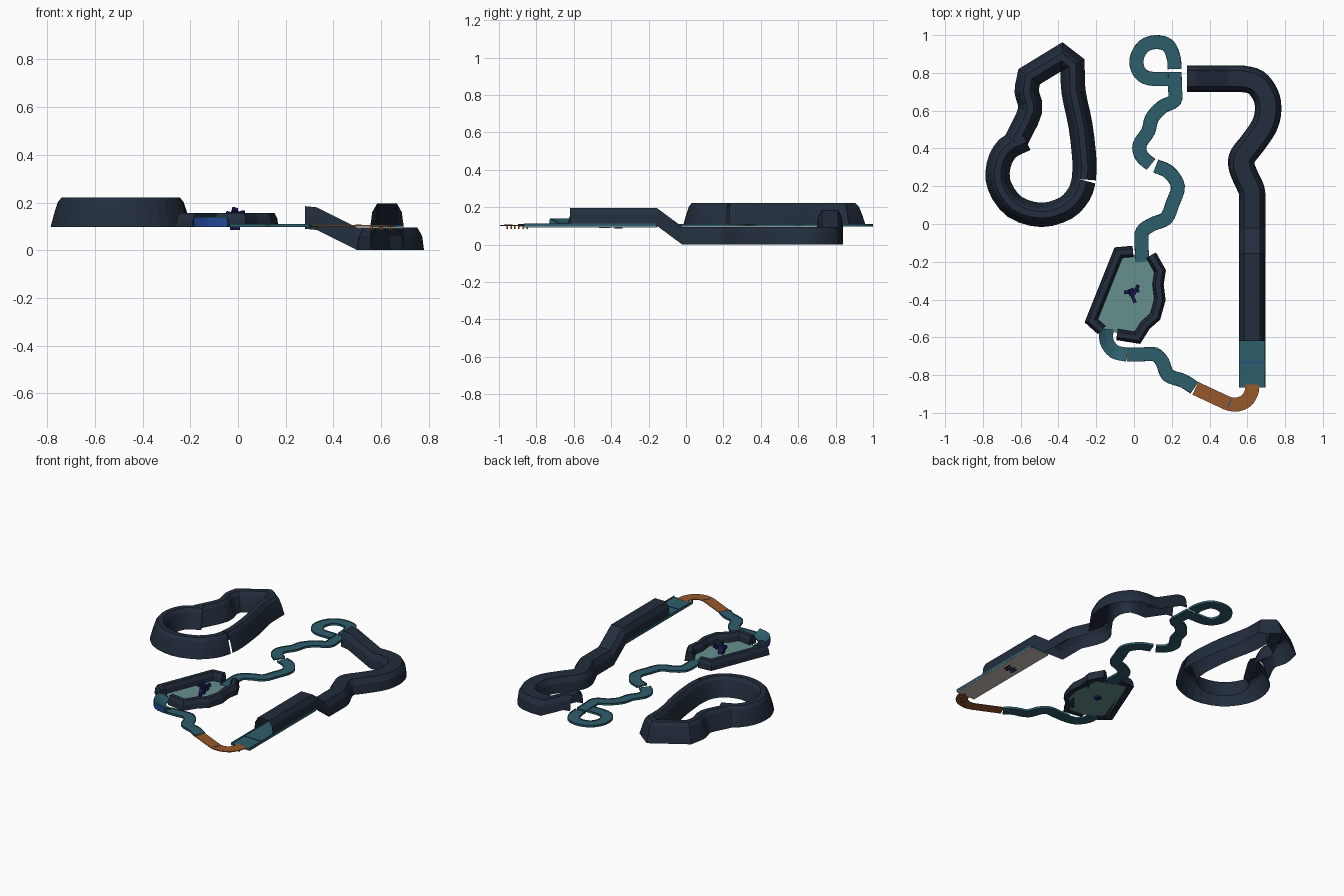
import bpy, bmesh, math
from mathutils import Vector, Euler

if "Cube" in bpy.data.objects:
    bpy.data.objects.remove(bpy.data.objects["Cube"])


def mat(name, r, g, b):
    m = bpy.data.materials.new(name)
    m.diffuse_color = (r, g, b, 1)
    m.use_nodes = True
    m.node_tree.nodes["Principled BSDF"].inputs["Base Color"].default_value = m.diffuse_color
    return m


SLATE = mat("dark slate", .016, .026, .046)
TEAL = mat("teal", .027, .112, .15)
PALE = mat("pale teal", .13, .28, .27)
ORANGE = mat("burnt orange", .305, .098, .023)
NAVY = mat("navy", .01, .011, .091)
BLUE = mat("blue", .017, .061, .305)
GREY = mat("light grey", .58, .53, .5)


def finish(name, bm, material, smooth=False):
    bmesh.ops.recalc_face_normals(bm, faces=bm.faces)
    me = bpy.data.meshes.new(name)
    bm.to_mesh(me)
    bm.free()
    me.materials.append(material)
    ob = bpy.data.objects.new(name, me)
    bpy.context.collection.objects.link(ob)
    if smooth:
        bpy.context.view_layer.objects.active = ob
        ob.select_set(True)
        bpy.ops.object.shade_smooth_by_angle(angle=math.radians(25))
        ob.select_set(False)
    return ob


def curve(pts, n=4):
    """Rounded path through the points."""
    p = [Vector(q) for q in pts]
    p = [2 * p[0] - p[1]] + p + [2 * p[-1] - p[-2]]
    out = []
    for i in range(1, len(p) - 2):
        a, b, c, d = p[i - 1:i + 3]
        for k in range(n):
            t = k / n
            out.append(.5 * (2 * b + (c - a) * t + (2 * a - 5 * b + 4 * c - d) * t * t
                             + (3 * b - a - 3 * c + d) * t ** 3))
    return out + [p[-2]]


def sweep(name, path, z, profile, material, closed=False, smooth=False):
    """Run a cross-section (offset to the left, height) along a path."""
    pts = [Vector((q[0], q[1], q[2] if len(q) > 2 else z)) for q in path]
    bm = bmesh.new()
    rows = []
    for i, p in enumerate(pts):
        a = (p - pts[i - 1]) if i else pts[1] - p
        b = (pts[i + 1] - p) if i < len(pts) - 1 else a
        a, b = a.xy.normalized(), b.xy.normalized()
        t = (a + b).normalized()
        m = 1 / max(.7, t.dot(a))
        rows.append([bm.verts.new((p.x - t.y * o * m, p.y + t.x * o * m, p.z + h))
                     for o, h in profile])
    k = len(profile)
    for r, s in zip(rows, rows[1:]):
        for j in range(k if closed else k - 1):
            bm.faces.new((r[j], r[(j + 1) % k], s[(j + 1) % k], s[j]))
    if closed:
        bm.faces.new(rows[0])
        bm.faces.new(rows[-1])
    return finish(name, bm, material, smooth)


def box(name, loc, size, material, rot=(0, 0, 0)):
    bm = bmesh.new()
    bmesh.ops.create_cube(bm, size=1)
    e = Euler(rot).to_matrix()
    for v in bm.verts:
        v.co = e @ Vector([v.co[i] * size[i] for i in range(3)]) + Vector(loc)
    return finish(name, bm, material)


def both(half):
    """Mirror half a cross-section."""
    return [(-o, h) for o, h in half] + [(o, h) for o, h in reversed(half)]


RING = both([(.064, 0), (.048, .06), (.033, .105), (.017, .125)])
TUNNEL = both([(.07, 0), (.062, .06), (.042, .095)])
WALL = both([(.03, 0), (.026, .035), (.014, .06)])
TRACK = both([(.037, 0), (.037, .014), (.0345, .014), (.034, .009)])
PLATE = both([(.037, 0), (.037, .005)])
WIDE = both([(.07, 0), (.07, .016), (.067, .016), (.066, .008)])

# covered ring on the left, an open shell in two pieces that meet at the notch
ring_a = curve([(-.266, .236), (-.262, .33), (-.283, .52), (-.32, .7), (-.325, .84)], 3) + \
    [Vector((-.383, .885))] + curve([(-.555, .78), (-.568, .70), (-.55, .6), (-.625, .44)], 3)
ring_b = curve([(-.575, .45), (-.67, .40), (-.717, .31), (-.712, .20), (-.63, .09), (-.49, .048),
                (-.36, .085), (-.29, .16), (-.266, .231)], 3)
sweep("ring_cover_north", ring_a, .097, RING, SLATE)
sweep("ring_cover_south", ring_b, .097, RING, SLATE)

# long open-bottomed tunnel on the right: down a ramp, round the bends and up again
bends = curve([(.57, .77, 0), (.645, .75, 0), (.698, .68, 0), (.71, .60, 0), (.69, .52, 0),
               (.63, .43, 0), (.576, .36, 0), (.569, .31, 0), (.59, .25, 0), (.622, .18, 0),
               (.625, .13, 0)])
tunnel = [(.28, .77, .09), (.33, .77, .085), (.5, .77, 0)] + [tuple(p) for p in bends] + \
    [(.625, -.02, 0), (.625, -.155, .1), (.625, -.62, .1)]
sweep("tunnel_cover", tunnel, 0, TUNNEL, SLATE)

# straight floor that runs out of the tunnel's open end
sweep("tunnel_exit_track", [(.625, -.16), (.625, -.865)], .096, WIDE, TEAL, True)
box("tunnel_base", (.625, -.51, .094), (.138, .71, .004), GREY)
for i in range(4):
    box("base_bracket", (.595 + .02 * i, -.44 + .012 * (i % 2), .091), (.01, .05, .006), NAVY)
box("exit_stripe", (.625, -.73, .105), (.13, .006, .004), BLUE)

# narrow winding tracks
tracks = {
    "loop_track": [(.214, .82), (.21, .88), (.18, .945), (.115, .963), (.05, .94), (.014, .875),
                   (.025, .81), (.075, .772), (.18, .768)],
    "upper_track": [(.215, .805), (.217, .72), (.215, .655), (.15, .62), (.095, .56), (.075, .49),
                    (.03, .42), (.04, .36), (.09, .315)],
    "middle_track": [(.115, .307), (.185, .275), (.232, .2), (.205, .11), (.17, .03), (.1, .0),
                     (.045, -.04), (.04, -.11), (.045, -.2)],
    "lower_track": [(-.037, -.692), (.05, -.69), (.11, -.69), (.15, -.73), (.18, -.80),
                    (.26, -.83), (.32, -.868)],
}
for n, p in tracks.items():
    sweep(n, curve(p), .097, TRACK, TEAL, True, True)

# thin orange bend with short posts
bend = [(.325, -.870), (.49, -.947)] + \
    [tuple(p) for p in curve([(.51, -.954), (.55, -.955), (.595, -.935), (.622, -.89),
                              (.626, -.85)])]
sweep("orange_bend", bend, .1, PLATE, ORANGE, True)
for x, y in ((.58, -.945), (.615, -.905), (.625, -.86)):
    for d in (-.02, .02):
        box("bend_post", (x + d, y + d * .5, .093), (.008, .008, .018), ORANGE)
box("bend_marker", (.505, -.95, .105), (.005, .05, .004), BLUE, (0, 0, -.45))
box("seam_marker", (-.037, -.692, .106), (.005, .06, .004), ORANGE)

# banked bend out of the arena, with a blue panel behind it
bank = curve([(-.145, -.555), (-.145, -.62), (-.105, -.675), (-.037, -.692)])
sweep("banked_bend", bank, .097, [(-.037, 0), (-.037, .042), (-.03, .038), (0, .02),
                                  (.034, .009), (.037, .009), (.037, 0)], TEAL, True)
sweep("bank_panel", bank, .098, [(-.0385, 0), (-.0385, .037)], BLUE)

# arena floor
bm = bmesh.new()
f = bm.faces.new([bm.verts.new((x, y, .097)) for x, y in (
    (-.07, -.16), (.09, -.17), (.135, -.25), (.125, -.32), (.135, -.4), (.11, -.49),
    (.06, -.54), (.015, -.59), (-.08, -.58), (-.175, -.55), (-.215, -.51))])
r = bmesh.ops.extrude_face_region(bm, geom=[f])
for v in r["geom"]:
    if isinstance(v, bmesh.types.BMVert):
        v.co.z += .006
finish("arena_floor", bm, PALE)

# arena walls
sweep("arena_wall_left", [(-.005, -.145), (-.082, -.152), (-.226, -.512), (-.17, -.562)],
      .097, WALL, SLATE, True)
sweep("arena_wall_right", [(.09, -.165), (.138, -.25), (.127, -.32), (.137, -.4), (.112, -.49),
                           (.06, -.535), (.018, -.602), (-.09, -.585)],
      .097, WALL, SLATE, True)

# statue in the middle of the arena
parts = (("pedestal", (-.012, -.362, .105), (.034, .034, .04), (0, 0, .3)),
         ("body", (-.012, -.362, .14), (.03, .03, .05), (.2, .1, .4)),
         ("head", (-.014, -.358, .168), (.02, .022, .022), (0, .3, .3)),
         ("arm", (-.012, -.357, .145), (.078, .02, .02), (0, .25, .15)),
         ("leg", (-.005, -.39, .12), (.018, .055, .02), (.3, 0, .4)),
         ("wing", (.012, -.345, .15), (.018, .045, .02), (.3, 0, -.5)))
for n, loc, size, rot in parts:
    box("statue_" + n, loc, size, NAVY, rot)
